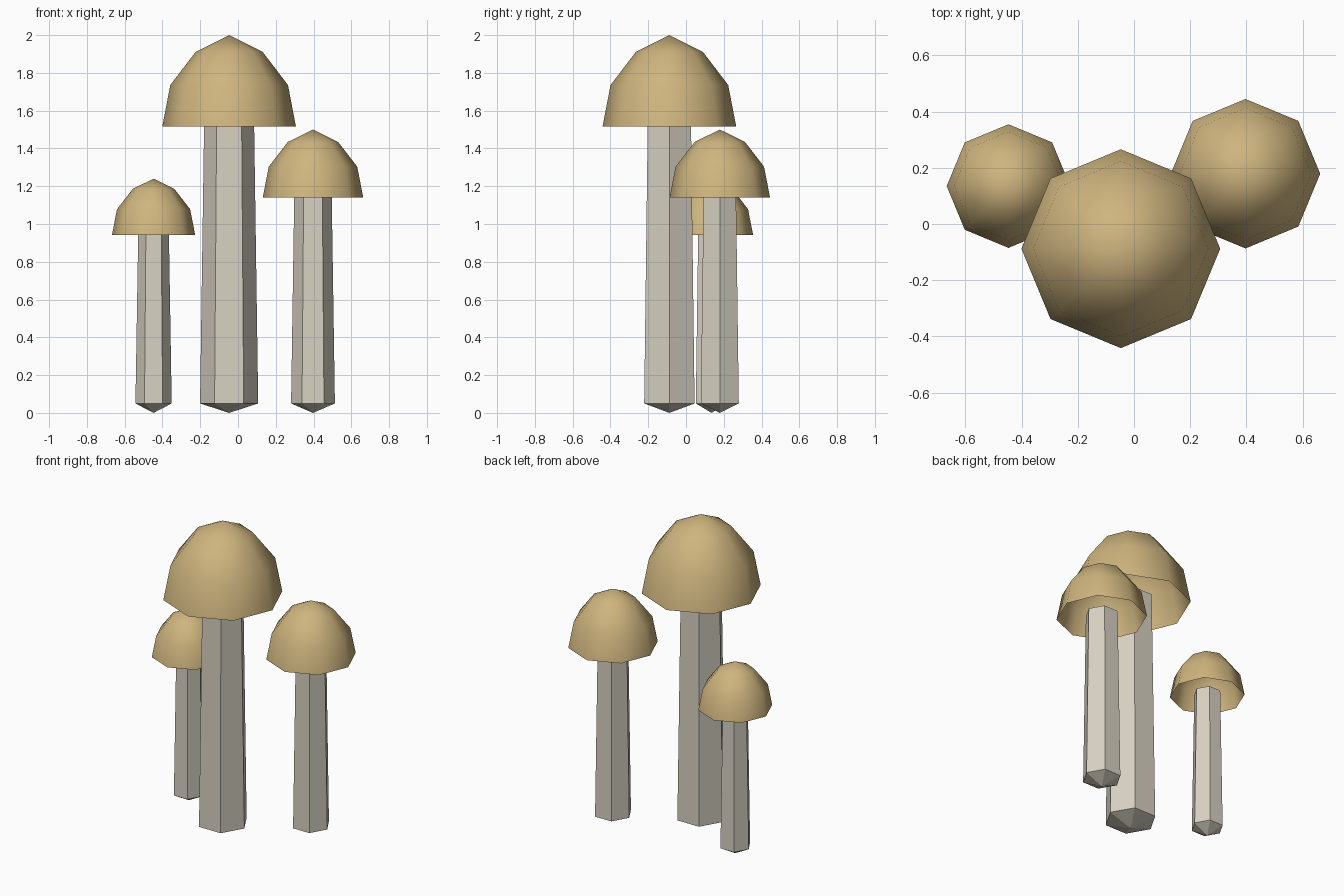
import bpy, bmesh, math

if "Cube" in bpy.data.objects:
    bpy.data.objects.remove(bpy.data.objects["Cube"])


def material(name, rgb):
    mat = bpy.data.materials.new(name)
    mat.diffuse_color = (*rgb, 1)
    mat.use_nodes = True
    mat.node_tree.nodes["Principled BSDF"].inputs["Base Color"].default_value = mat.diffuse_color
    return mat


TAN = material("cap_tan", (0.62, 0.46, 0.21))
CREAM = material("stem_cream", (0.68, 0.64, 0.54))


def lathe(name, profile, sides, x, y, mat, smooth):
    """Revolve (radius, z) points; a radius of 0 makes a pole."""
    bm = bmesh.new()
    rings = []
    for r, z in profile:
        if r == 0:
            rings.append([bm.verts.new((0, 0, z))] * sides)
        else:
            rings.append([bm.verts.new((r * math.cos(2 * math.pi * i / sides),
                                        r * math.sin(2 * math.pi * i / sides), z))
                          for i in range(sides)])
    for low, high in zip(rings, rings[1:]):
        for i in range(sides):
            j = (i + 1) % sides
            corners = list(dict.fromkeys((low[i], low[j], high[j], high[i])))
            bm.faces.new(corners).smooth = smooth
    mesh = bpy.data.meshes.new(name)
    bm.to_mesh(mesh)
    bm.free()
    mesh.materials.append(mat)
    obj = bpy.data.objects.new(name, mesh)
    obj.location = (x, y, 0)
    bpy.context.collection.objects.link(obj)


def mushroom(label, x, y, height, rim_z, cap_r, base_r, neck_r):
    # Tapered six-sided stem with a shallow pointed foot, ending just inside the cap
    top = height * 0.778
    lathe(label + "_stem", [(0, 0), (base_r, 0.05), (neck_r, top), (0, top)],
          6, x, y, CREAM, False)
    # Open eight-sided dome
    dome = [(1, 0), (0.88, 0.455), (0.5, 0.818), (0, 1)]
    lathe(label + "_cap",
          [(cap_r * r, rim_z + (height - rim_z) * t) for r, t in dome],
          8, x, y, TAN, True)


mushroom("large", -0.047, -0.088, 2.0, 1.515, 0.354, 0.154, 0.132)
mushroom("medium", 0.397, 0.179, 1.5, 1.14, 0.266, 0.116, 0.099)
mushroom("small", -0.447, 0.135, 1.24, 0.943, 0.22, 0.096, 0.081)
